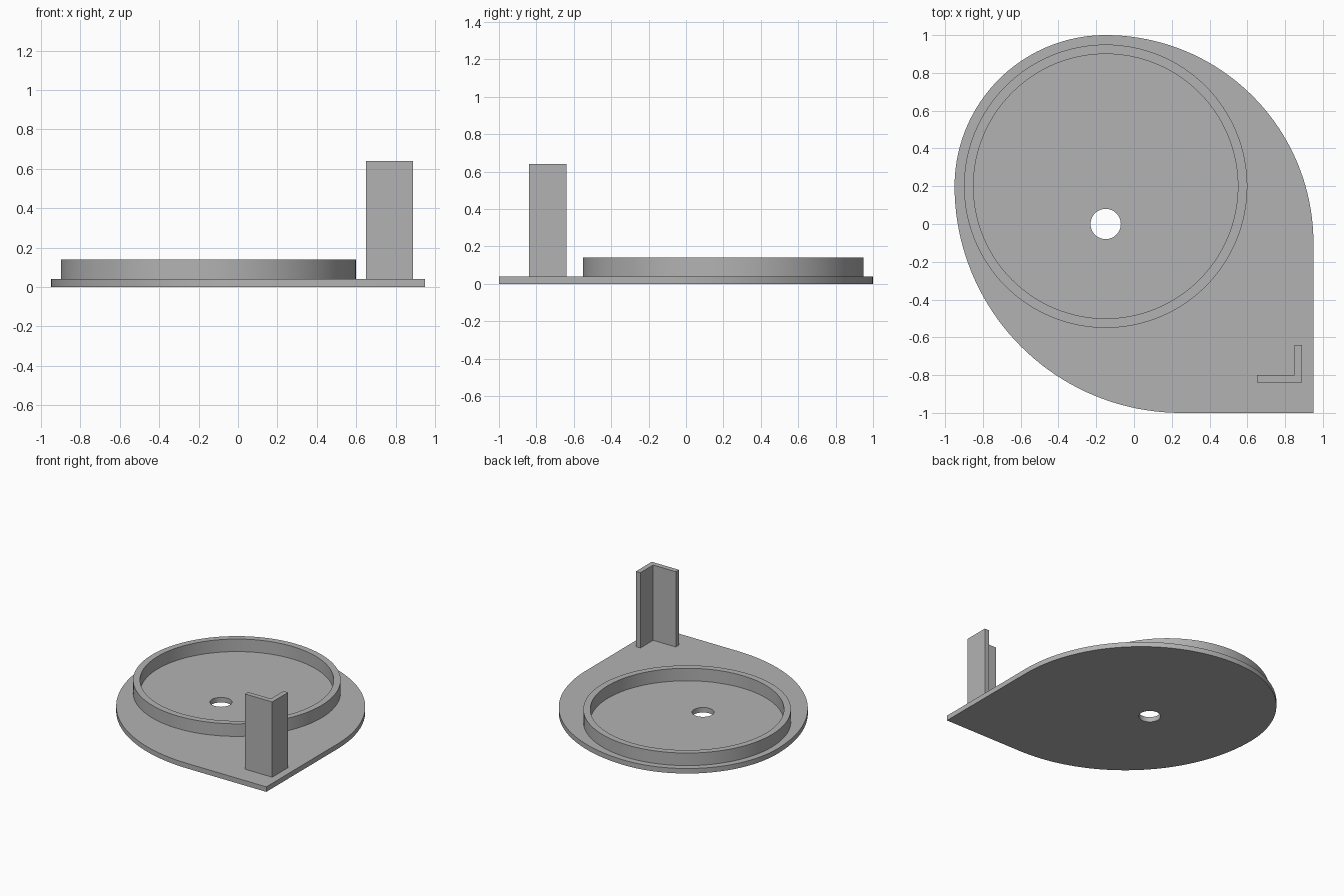
import bpy
import bmesh
from math import cos, sin, radians

default_cube = bpy.data.objects.get("Cube")
if default_cube:
    bpy.data.objects.remove(default_cube, do_unlink=True)

# Single grey material
grey = bpy.data.materials.new("plain grey")
grey.use_nodes = True
colour = (0.45, 0.45, 0.45, 1)
grey.diffuse_color = colour
grey.node_tree.nodes["Principled BSDF"].inputs["Base Color"].default_value = colour


def arc(centre, radius, start, end, steps):
    """Points along an arc, both ends included."""
    angles = [radians(start + (end - start) * i / steps) for i in range(steps + 1)]
    return [(centre[0] + radius * cos(a), centre[1] + radius * sin(a)) for a in angles]


def circle(centre, radius, steps=128):
    return arc(centre, radius, 0, 360, steps)[:-1]


def prism(name, loops, bottom, top):
    """Extrude an outline, with optional holes, from bottom to top."""
    bm = bmesh.new()
    edges = []
    for loop in loops:
        verts = [bm.verts.new((x, y, bottom)) for x, y in loop]
        edges += [bm.edges.new((a, b)) for a, b in zip(verts, verts[1:] + verts[:1])]
    bmesh.ops.triangle_fill(bm, edges=edges, use_beauty=True, use_dissolve=False)
    result = bmesh.ops.extrude_face_region(bm, geom=bm.faces[:], use_keep_orig=True)
    raised = [g for g in result["geom"] if isinstance(g, bmesh.types.BMVert)]
    bmesh.ops.translate(bm, verts=raised, vec=(0, 0, top - bottom))
    bmesh.ops.recalc_face_normals(bm, faces=bm.faces[:])
    mesh = bpy.data.meshes.new(name)
    bm.to_mesh(mesh)
    bm.free()
    mesh.materials.append(grey)
    obj = bpy.data.objects.new(name, mesh)
    bpy.context.collection.objects.link(obj)
    bpy.ops.object.select_all(action="DESELECT")
    obj.select_set(True)
    bpy.context.view_layer.objects.active = obj
    bpy.ops.object.shade_smooth_by_angle(angle=radians(30))
    return obj


PLATE_TOP = 0.04
RING_CENTRE = (-0.15, 0.2)

# Teardrop base plate: three tangent arcs and a square corner, with a round hole
outline = (
    arc((-0.15, -0.1), 1.1, 0, 90, 40)
    + arc(RING_CENTRE, 0.8, 90, 180, 40)[1:]
    + arc((0.25, 0.2), 1.2, 180, 270, 40)[1:]
    + [(0.95, -1)]
)
prism("base_plate", [outline, circle((-0.15, 0), 0.08, 64)], 0, PLATE_TOP)

# Raised circular rim
prism("round_rim", [circle(RING_CENTRE, 0.75), circle(RING_CENTRE, 0.7)], PLATE_TOP, 0.14)

# Upright angle bracket in the square corner
bracket = [(0.65, -0.84), (0.89, -0.84), (0.89, -0.64),
           (0.85, -0.64), (0.85, -0.8), (0.65, -0.8)]
prism("corner_bracket", [bracket], PLATE_TOP, 0.64)
